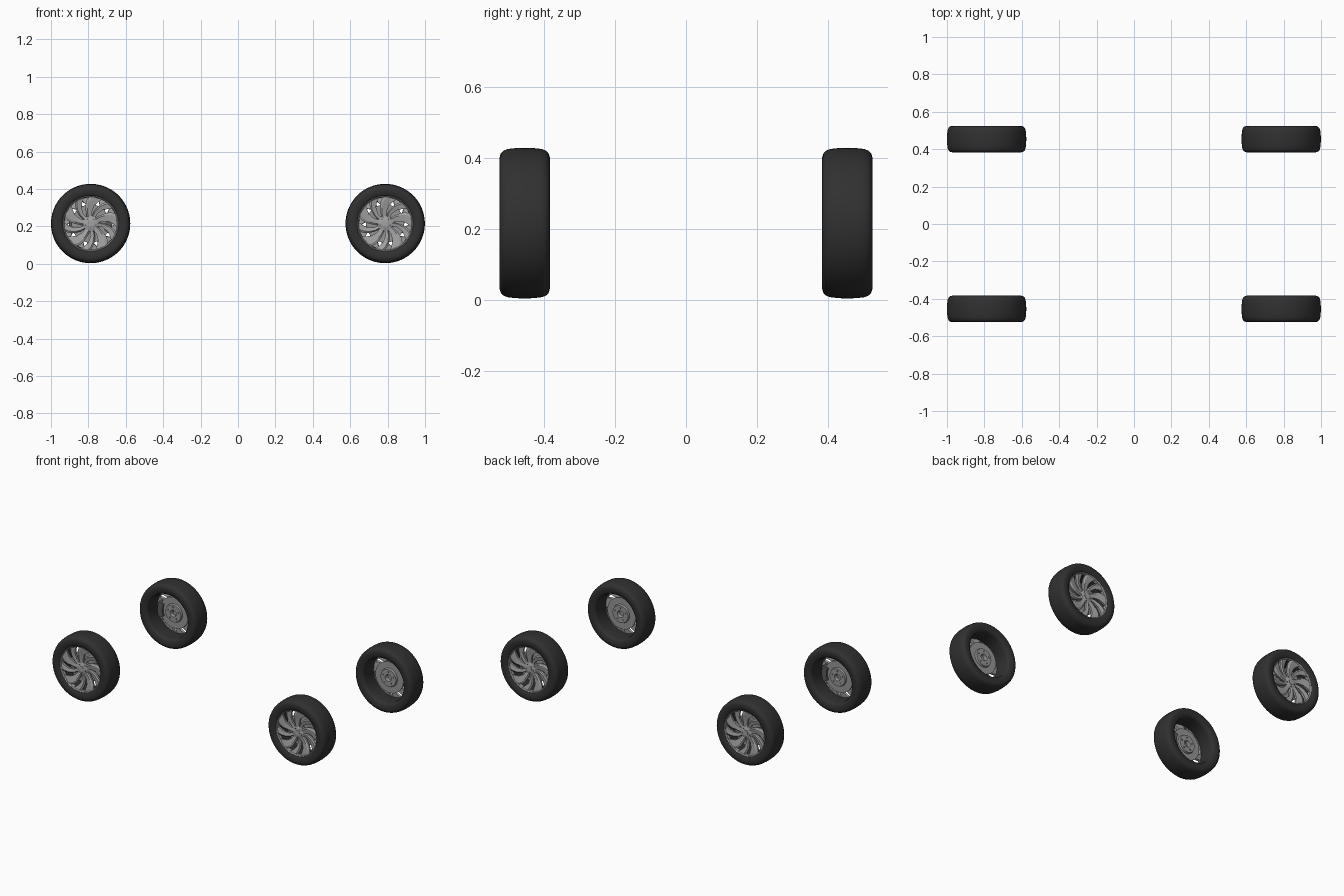
import bpy, bmesh, math
from mathutils import Matrix, Vector

if "Cube" in bpy.data.objects:
    bpy.data.objects.remove(bpy.data.objects["Cube"])


def material(name, v):
    m = bpy.data.materials.new(name)
    m.diffuse_color = (v, v, v, 1)
    m.use_nodes = True
    m.node_tree.nodes["Principled BSDF"].inputs["Base Color"].default_value = m.diffuse_color
    return m


RUBBER = material("black rubber", 0.030)
ALLOY = material("grey alloy", 0.36)
STEEL = material("brake steel", 0.30)
DARK = material("dark metal", 0.10)


def polar(r, a, y):
    return Vector((r * math.cos(a), y, r * math.sin(a)))


def lathe(bm, profile, n=64, closed=True, center=(0, 0, 0)):
    """Spin (radius, y) points about the axle."""
    c = Vector(center)
    rings = [[bm.verts.new(polar(r, 2 * math.pi * i / n, y) + c) for i in range(n)] for r, y in profile]
    pairs = list(zip(rings, rings[1:]))
    if closed:
        pairs.append((rings[-1], rings[0]))
    else:
        bm.faces.new(rings[0])
        bm.faces.new(rings[-1])
    for a, b in pairs:
        for i in range(n):
            j = (i + 1) % n
            bm.faces.new((a[i], a[j], b[j], b[i]))


def disc(bm, r, y0, y1, n=48, center=(0, 0, 0)):
    lathe(bm, [(r, y0), (r, y1)], n, False, center)


def blade(bm, stations, turn):
    """Ridged spoke through stations of (radius, angle, width, front y)."""
    rings = []
    for r, a, w, y in stations:
        h, a = w / 2 / r, math.radians(a) + turn
        section = [(-h, .002), (h * .5, -.002), (h, .004), (h * .9, .018), (-h * .9, .018)]
        rings.append([bm.verts.new(polar(r, a + da, y + dy)) for da, dy in section])
    bm.faces.new(rings[0])
    bm.faces.new(rings[-1])
    for p, q in zip(rings, rings[1:]):
        for i in range(5):
            j = (i + 1) % 5
            bm.faces.new((p[i], p[j], q[j], q[i]))


def finish(bm, name, mat, place, angle=35):
    bmesh.ops.recalc_face_normals(bm, faces=bm.faces)
    me = bpy.data.meshes.new(name)
    bm.to_mesh(me)
    bm.free()
    me.materials.append(mat)
    ob = bpy.data.objects.new(name, me)
    bpy.context.collection.objects.link(ob)
    ob.matrix_world = place
    bpy.ops.object.select_all(action='DESELECT')
    ob.select_set(True)
    bpy.context.view_layer.objects.active = ob
    bpy.ops.object.shade_smooth_by_angle(angle=math.radians(angle))


def wheel(tag, place, left):
    # tire with rounded shoulders and a dark inner barrel
    bm = bmesh.new()
    lathe(bm, [(.144, -.046), (.148, -.062), (.158, -.067), (.172, -.070), (.186, -.0705),
               (.197, -.067), (.204, -.060), (.2085, -.048), (.2105, -.032), (.212, -.010),
               (.212, .010), (.2105, .032), (.2085, .048), (.204, .060), (.197, .067),
               (.186, .0705), (.172, .070), (.158, .067), (.148, .062), (.144, .046)], 80)
    finish(bm, tag + "_tire", RUBBER, place, 60)

    # rim flange, swirling paired spokes and centre
    bm = bmesh.new()
    lathe(bm, [(.149, -.062), (.146, -.063), (.141, -.057), (.140, -.040), (.146, -.040)], 80)
    lathe(bm, [(.016, -.051), (.030, -.048), (.042, -.044), (.044, -.018), (.016, -.018)], 40)
    disc(bm, .017, -.053, -.03, 24)
    for k in range(5):
        t = math.radians(90 + 72 * k)
        blade(bm, [(.034, 10, .028, -.045), (.065, 8, .034, -.048), (.100, 2, .050, -.053),
                   (.125, -5, .068, -.057), (.143, -11, .074, -.058)], t)
        blade(bm, [(.034, -24, .018, -.044), (.065, -25, .023, -.046), (.100, -33, .033, -.050),
                   (.125, -41, .045, -.054), (.143, -47, .054, -.056)], t)
    finish(bm, tag + "_alloy_rim", ALLOY, place, 25)

    # lug nuts on the front of the rim centre
    bm = bmesh.new()
    for k in range(5):
        disc(bm, .004, -.050, -.035, 6, polar(.029, math.radians(54 + 72 * k), 0))
    finish(bm, tag + "_lug_nuts", DARK, place)

    # brake disc with raised hat
    y = -.014 if left else -.004
    bm = bmesh.new()
    lathe(bm, [(.102, y - .006), (.102, y + .006), (.060, y + .006), (.056, y + .018),
               (.022, y + .018), (.020, y + .014), (.020, y - .012)], 56, False)
    finish(bm, tag + "_brake_disc", STEEL, place)

    # bolts on the inner side of the hat
    bm = bmesh.new()
    for k in range(5):
        disc(bm, .005, y + .016, y + .020, 12, polar(.040, math.radians(18 + 72 * k), 0))
    finish(bm, tag + "_hub_bolts", DARK, place)

    # brake caliper gripping the disc edge
    if left:
        bm = bmesh.new()
        steps = [math.radians(-28 + 7 * i) for i in range(9)]
        section = [(.080, y - .013), (.116, y - .013), (.116, y + .018), (.080, y + .018)]
        rings = [[bm.verts.new(polar(r, a, d)) for r, d in section] for a in steps]
        bm.faces.new(rings[0])
        bm.faces.new(rings[-1])
        for p, q in zip(rings, rings[1:]):
            for i in range(4):
                j = (i + 1) % 4
                bm.faces.new((p[i], p[j], q[j], q[i]))
        finish(bm, tag + "_brake_caliper", DARK, place)


# four wheels, the rear pair turned to face backwards
for end, y, turn in (("front", -.454, 0), ("rear", .454, math.pi)):
    for side, x in (("left", -.788), ("right", .787)):
        place = Matrix.Translation((x, y, .2155)) @ Matrix.Rotation(turn, 4, 'Z')
        wheel(end + "_" + side, place, side == "left")
